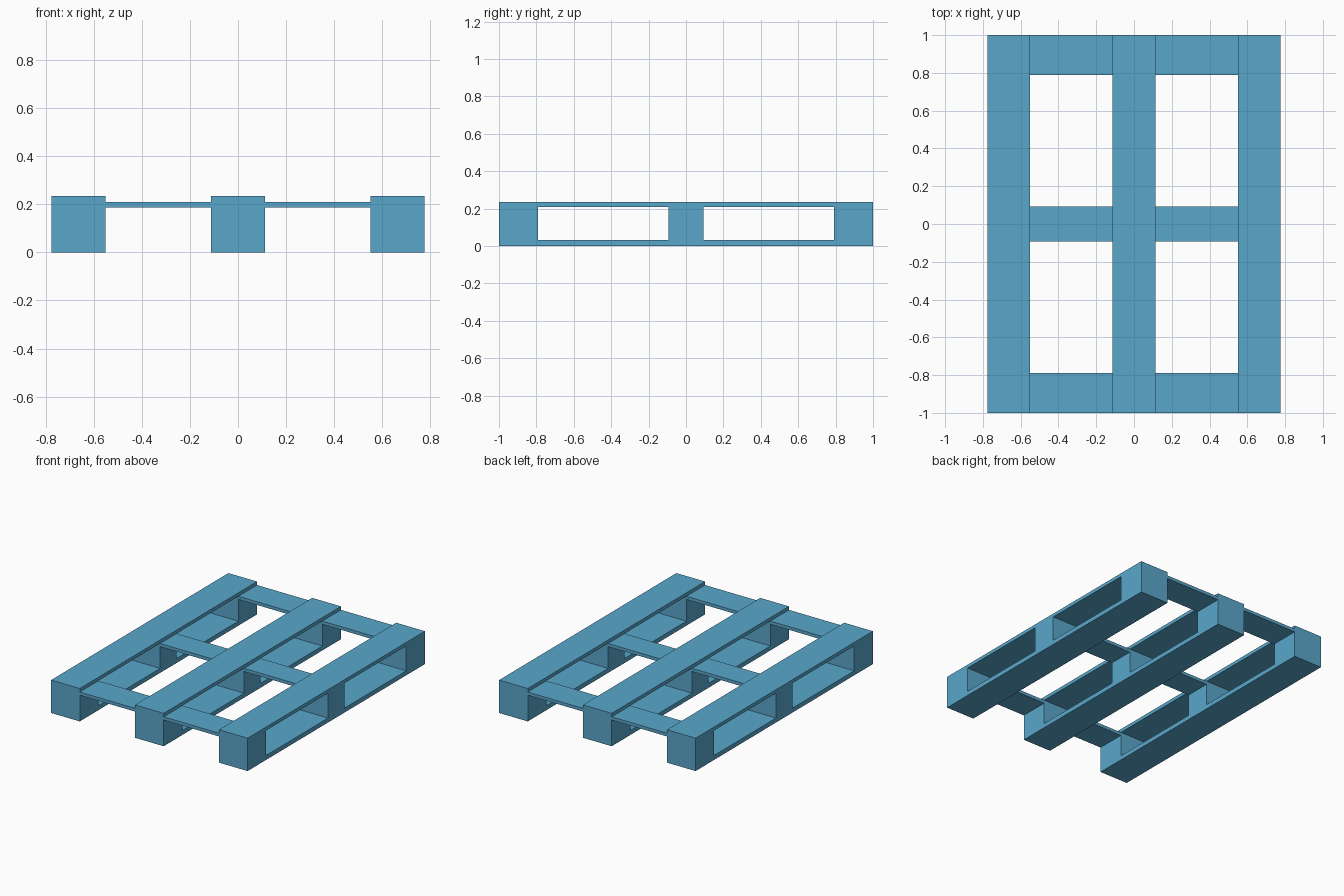
import bpy
import bmesh

cube = bpy.data.objects.get("Cube")
if cube:
    bpy.data.objects.remove(cube, do_unlink=True)

paint = bpy.data.materials.new("pallet blue")
paint.use_nodes = True
blue = (0.10, 0.39, 0.60, 1)
paint.diffuse_color = blue
paint.node_tree.nodes["Principled BSDF"].inputs["Base Color"].default_value = blue

HALF_X, RUNNER_W = 0.776, 0.226
HEIGHT, BOARD, SLAT = 0.235, 0.032, 0.187
SLAT_TOP = 0.21
Y_EDGES = [-1, -0.79, -0.093, 0.093, 0.79, 1]
Z_EDGES = [0, BOARD, SLAT_TOP, HEIGHT]


def finish(bm, name):
    bmesh.ops.recalc_face_normals(bm, faces=bm.faces)
    mesh = bpy.data.meshes.new(name)
    bm.to_mesh(mesh)
    bm.free()
    mesh.materials.append(paint)
    bpy.context.collection.objects.link(bpy.data.objects.new(name, mesh))


def box(name, x0, x1, y0, y1, z0, z1):
    bm = bmesh.new()
    bmesh.ops.create_cube(bm, size=1)
    for v in bm.verts:
        v.co.x = x1 if v.co.x > 0 else x0
        v.co.y = y1 if v.co.y > 0 else y0
        v.co.z = z1 if v.co.z > 0 else z0
    finish(bm, name)


def runner(name, x):
    """Long beam with two fork openings, extruded from its side profile."""
    bm = bmesh.new()
    grid = [[bm.verts.new((x - RUNNER_W / 2, y, z)) for z in Z_EDGES] for y in Y_EDGES]
    for i in range(len(Y_EDGES) - 1):
        for j in range(len(Z_EDGES) - 1):
            if i in (1, 3) and j == 1:
                continue  # fork opening
            bm.faces.new((grid[i][j], grid[i + 1][j], grid[i + 1][j + 1], grid[i][j + 1]))
    result = bmesh.ops.extrude_face_region(bm, geom=bm.faces[:], use_keep_orig=True)
    moved = [g for g in result["geom"] if isinstance(g, bmesh.types.BMVert)]
    bmesh.ops.translate(bm, verts=moved, vec=(RUNNER_W, 0, 0))
    finish(bm, name)


# Three runners with blocks, top board and bottom board
side_x = HALF_X - RUNNER_W / 2
for name, x in (("right", -side_x), ("middle", 0), ("left", side_x)):
    runner(name + "_runner", x)

# Thin cross slats bridging the gaps, just below the top boards
inner, outer = RUNNER_W / 2, HALF_X - RUNNER_W
for row, i in (("front", 0), ("middle", 2), ("back", 4)):
    for side, x0, x1 in (("right", -outer, -inner), ("left", inner, outer)):
        box(f"{row}_{side}_slat", x0, x1, Y_EDGES[i], Y_EDGES[i + 1], SLAT, SLAT_TOP)
